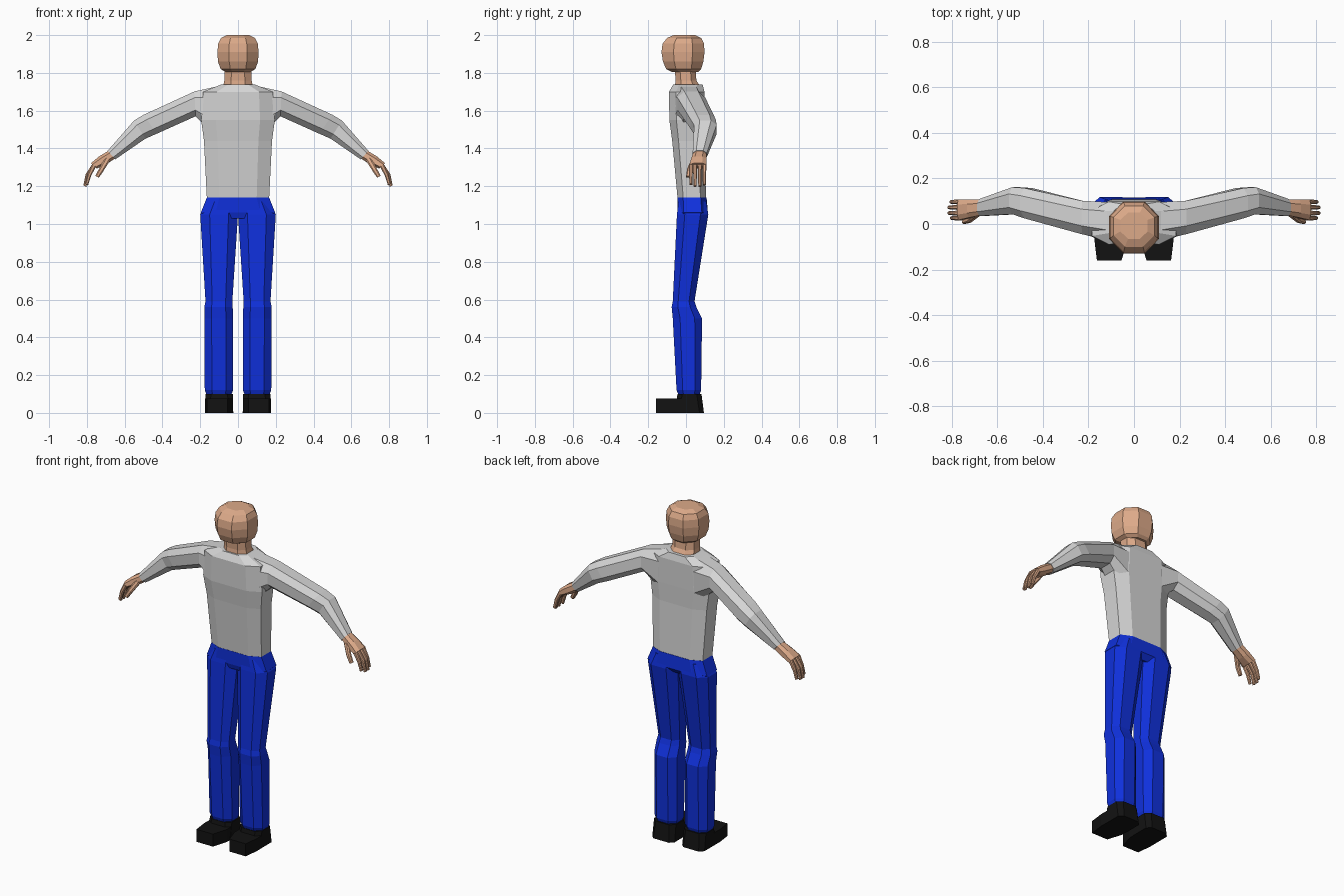
import bpy, bmesh


def material(name, rgb):
    m = bpy.data.materials.new(name)
    m.diffuse_color = (*rgb, 1)
    return m


SKIN = material("skin", (0.72, 0.40, 0.25))
SHIRT = material("light grey cloth", (0.67, 0.67, 0.67))
BLUE = material("blue cloth", (0.005, 0.03, 0.72))
BLACK = material("black leather", (0.006, 0.006, 0.006))


def ring(a, b, y0, y1, c=0.25):
    """Chamfered rectangle spanning a-b in the xz plane and y0-y1 in depth."""
    corners = [(c, 0), (1 - c, 0), (1, c), (1, 1 - c),
               (1 - c, 1), (c, 1), (0, 1 - c), (0, c)]
    return [(a[0] + (b[0] - a[0]) * t, y0 + (y1 - y0) * u,
             a[1] + (b[1] - a[1]) * t) for t, u in corners]


def flat(x0, x1, z, y0, y1, c=0.25):
    return ring((x0, z), (x1, z), y0, y1, c)


def loft(name, lofts, mat, sides=(1,)):
    """Skin each list of rings into a closed tube; sides (1, -1) mirrors in x."""
    bm = bmesh.new()
    for s in sides:
        for rings in lofts:
            vs = [[bm.verts.new((s * x, y, z)) for x, y, z in r] for r in rings]
            for p, q in zip(vs, vs[1:]):
                n = len(p)
                for i in range(n):
                    j = (i + 1) % n
                    bm.faces.new((p[i], p[j], q[j], q[i]))
            bm.faces.new(vs[0])
            bm.faces.new(vs[-1])
    bmesh.ops.recalc_face_normals(bm, faces=bm.faces[:])
    me = bpy.data.meshes.new(name)
    bm.to_mesh(me)
    bm.free()
    me.materials.append(mat)
    ob = bpy.data.objects.new(name, me)
    bpy.context.collection.objects.link(ob)
    return ob


BOTH = (1, -1)


def level(rows, c):
    """Rings symmetric in x from rows of half width, height, front, back."""
    return [flat(-w, w, z, y0, y1, c) for w, z, y0, y1 in rows]


# Head and neck
loft("head", [level([(0.065, 1.805, -0.075, 0.065), (0.092, 1.82, -0.105, 0.08),
                     (0.106, 1.86, -0.122, 0.092), (0.109, 1.91, -0.13, 0.098),
                     (0.105, 1.955, -0.124, 0.095), (0.09, 1.985, -0.10, 0.08),
                     (0.06, 2.0, -0.065, 0.05)], 0.28)], SKIN)
loft("neck", [level([(0.08, 1.72, -0.06, 0.08), (0.072, 1.76, -0.055, 0.055),
                     (0.07, 1.83, -0.06, 0.05)], 0.25)], SKIN)

# Shirt body
loft("shirt_body", [level([(0.165, 1.14, -0.045, 0.107), (0.18, 1.44, -0.073, 0.095),
                           (0.195, 1.55, -0.088, 0.097), (0.185, 1.70, -0.09, 0.098),
                           (0.09, 1.738, -0.068, 0.088)], 0.2)], SHIRT)

# Sleeves, from shoulder to wrist
loft("sleeves", [[ring((0.08, 1.735), (0.12, 1.47), -0.075, 0.095),
                  ring((0.23, 1.702), (0.225, 1.57), -0.045, 0.102),
                  ring((0.50, 1.578), (0.43, 1.478), 0.025, 0.158),
                  ring((0.55, 1.548), (0.49, 1.452), 0.043, 0.162),
                  ring((0.69, 1.388), (0.65, 1.342), 0.035, 0.11)]], SHIRT, BOTH)

# Hands: palm, four fingers and a thumb
palm = [ring((0.685, 1.388), (0.653, 1.345), 0.038, 0.107),
        ring((0.735, 1.358), (0.70, 1.315), 0.028, 0.108),
        ring((0.778, 1.322), (0.748, 1.293), 0.018, 0.108)]


def digit(path, r):
    """Thin tapering tube along points (x, y, z)."""
    out = []
    for i, (x, y, z) in enumerate(path):
        k = r * (1 - 0.15 * i)
        out.append(ring((x + k, z + 0.5 * k), (x - k, z - 0.5 * k), y - k, y + k))
    return out


digits = [digit([(0.762, y, 1.31), (0.797 + d, y, 1.26), (0.811 + d, y, 1.2 - d)], 0.011)
          for y, d in ((0.097, -0.008), (0.073, 0), (0.048, 0), (0.026, -0.01))]
digits.append(digit([(0.69, 0.045, 1.345), (0.722, 0.018, 1.29), (0.746, 0.01, 1.25)], 0.014))
loft("hands", [palm] + digits, SKIN, BOTH)

# Trousers: hips and legs
loft("trouser_hips", [level([(0.165, 1.14, -0.046, 0.109), (0.197, 1.06, -0.045, 0.116),
                             (0.17, 1.03, -0.035, 0.09)], 0.2)], BLUE)
loft("trouser_legs", [[flat(0.0, 0.165, 1.12, -0.04, 0.108),
                       flat(0.0, 0.2, 1.05, -0.048, 0.118),
                       flat(0.03, 0.172, 0.59, -0.07, 0.045),
                       flat(0.028, 0.178, 0.56, -0.076, 0.055),
                       flat(0.026, 0.177, 0.50, -0.07, 0.085),
                       flat(0.026, 0.176, 0.12, -0.05, 0.08),
                       flat(0.034, 0.168, 0.10, -0.042, 0.073)]], BLUE, BOTH)

# Shoes: heel block and flat toe
heel = [flat(0.025, 0.173, 0.0, -0.06, 0.095, 0.15),
        flat(0.027, 0.172, 0.10, -0.045, 0.082, 0.2)]
toe = [[(x0, y, 0), (x1, y, 0), (x1, y, 0.075), (x0, y, 0.075)]
       for x0, x1, y in ((0.027, 0.172, 0.03), (0.027, 0.174, -0.07), (0.055, 0.163, -0.16))]
loft("shoes", [heel, toe], BLACK, BOTH)
